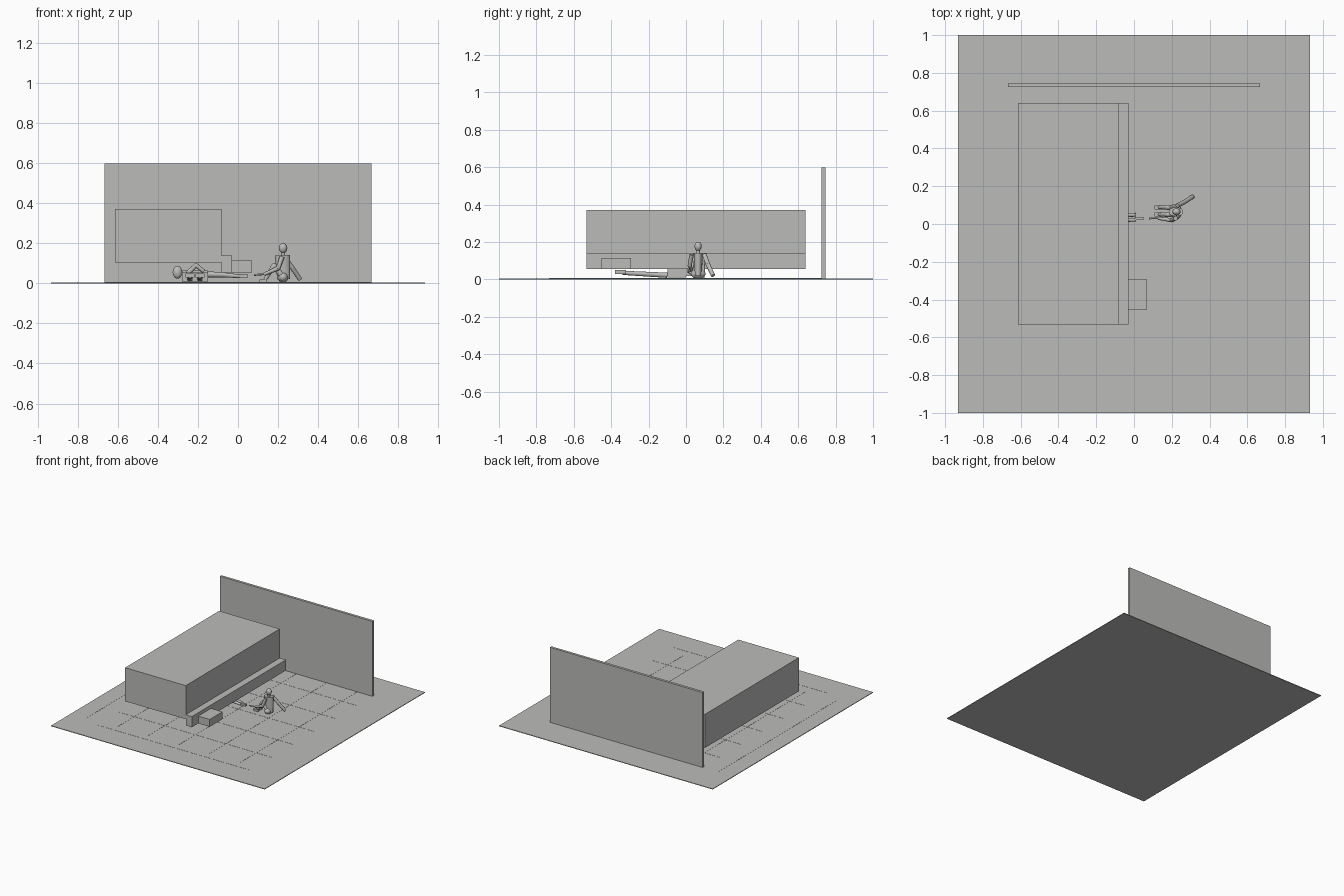
import bpy
from mathutils import Vector

cube = bpy.data.objects.get("Cube")
if cube:
    bpy.data.objects.remove(cube, do_unlink=True)

grey = bpy.data.materials.new("light_grey")
grey.use_nodes = True
colour = (0.5, 0.5, 0.49, 1)
grey.diffuse_color = colour
grey.node_tree.nodes["Principled BSDF"].inputs["Base Color"].default_value = colour


def finish(name, smooth=False):
    ob = bpy.context.object
    ob.name = name
    ob.data.materials.append(grey)
    if smooth:
        bpy.ops.object.shade_smooth_by_angle()
    return ob


def box(name, low, high):
    """Box between two opposite corners."""
    low, high = Vector(low), Vector(high)
    bpy.ops.mesh.primitive_cube_add(size=1, location=(low + high) / 2)
    ob = finish(name)
    for v in ob.data.vertices:
        v.co *= high - low
    return ob


def limb(name, start, end, r1, r2):
    """Tapered round limb between two points."""
    start, end = Vector(start), Vector(end)
    axis = end - start
    bpy.ops.mesh.primitive_cone_add(vertices=16, radius1=r1, radius2=r2,
                                    depth=axis.length, location=(start + end) / 2,
                                    rotation=axis.to_track_quat('Z', 'Y').to_euler())
    return finish(name, True)


def ball(name, centre, size):
    bpy.ops.mesh.primitive_uv_sphere_add(segments=20, ring_count=12, radius=1, location=centre)
    ob = finish(name, True)
    for v in ob.data.vertices:
        v.co *= Vector(size)
    return ob


def chain(name, points, radii):
    """Jointed limb: tapered segments with balls at the inner joints."""
    for i in range(len(points) - 1):
        limb(f"{name}_part_{i + 1}", points[i], points[i + 1], radii[i], radii[i + 1])
        if i:
            r = radii[i]
            ball(f"{name}_joint_{i}", points[i], (r, r, r))


# Ground, wall and floor joints
box("ground", (-0.933, -1, 0), (0.933, 1, 0.005))
box("back_wall", (-0.667, 0.725, 0.005), (0.667, 0.745, 0.597))
step = 0.2667
for i in range(-3, 3):
    p = i * step
    w = 0.0025 if i == 0 else 0.0015
    box("floor_line_along", (p - w, -0.733, 0.004), (p + w, 0.733, 0.006))
    box("floor_line_across", (-0.667, p - w, 0.004), (0.667, p + w, 0.006))
box("floor_line_along", (2 * step - 0.0015, -0.733, 0.004), (2 * step + 0.0015, 0.733, 0.006))
box("floor_line_across", (-0.667, 2 * step - 0.0015, 0.004), (0.667, 2 * step + 0.0015, 0.006))

# Raised block with ledge and step
box("main_block", (-0.613, -0.533, 0.105), (-0.083, 0.64, 0.37))
box("side_ledge", (-0.083, -0.533, 0.055), (-0.03, 0.64, 0.14))
box("side_step", (-0.03, -0.453, 0.055), (0.07, -0.293, 0.113))

# Seated figure
ball("seated_head", (0.225, 0.065, 0.176), (0.021, 0.019, 0.025))
limb("seated_neck", (0.225, 0.065, 0.13), (0.225, 0.065, 0.16), 0.010, 0.010)
torso = limb("seated_torso", (0.228, 0.065, 0.02), (0.222, 0.065, 0.14), 0.02, 0.024)
torso.scale.y = 1.6
ball("seated_hips", (0.225, 0.065, 0.03), (0.026, 0.04, 0.026))
chain("propping_arm", [(0.23, 0.098, 0.132), (0.27, 0.118, 0.078), (0.31, 0.145, 0.02)],
      [0.012, 0.012, 0.011])
chain("reaching_arm", [(0.22, 0.03, 0.132), (0.2, 0.02, 0.075), (0.13, 0.03, 0.045)],
      [0.012, 0.011, 0.008])
limb("held_tool", (0.13, 0.03, 0.045), (0.08, 0.03, 0.042), 0.004, 0.005)
for side, y in (("right", 0.05), ("left", 0.088)):
    chain(f"seated_{side}_leg", [(0.225, y, 0.03), (0.18, y, 0.088), (0.135, y, 0.018)],
          [0.015, 0.013, 0.009])
    box(f"seated_{side}_foot", (0.108, y - 0.01, 0.005), (0.145, y + 0.01, 0.02))

# Figure lying across, under the block
ball("lying_head", (-0.302, 0.03, 0.055), (0.024, 0.02, 0.032))
box("lying_torso", (-0.28, 0.0, 0.018), (-0.15, 0.065, 0.065))
chain("lying_arm", [(-0.25, 0.005, 0.05), (-0.21, 0.0, 0.09), (-0.17, 0.0, 0.06)],
      [0.012, 0.011, 0.009])
for side, y in (("right", 0.022), ("left", 0.048)):
    chain(f"lying_{side}_leg", [(-0.15, y, 0.045), (-0.07, y, 0.042), (0.01, y, 0.035)],
          [0.015, 0.012, 0.009])
box("lying_foot", (0.005, 0.02, 0.028), (0.05, 0.038, 0.045))

# Figure lying lengthwise, under the block
box("second_torso", (-0.28, -0.1, 0.01), (-0.15, 0.0, 0.055))
for side, x in (("right", -0.24), ("left", -0.19)):
    limb(f"second_{side}_leg", (x, -0.1, 0.022), (x, -0.34, 0.035), 0.014, 0.011)
    box(f"second_{side}_foot", (x - 0.022, -0.38, 0.03), (x + 0.022, -0.32, 0.05))
